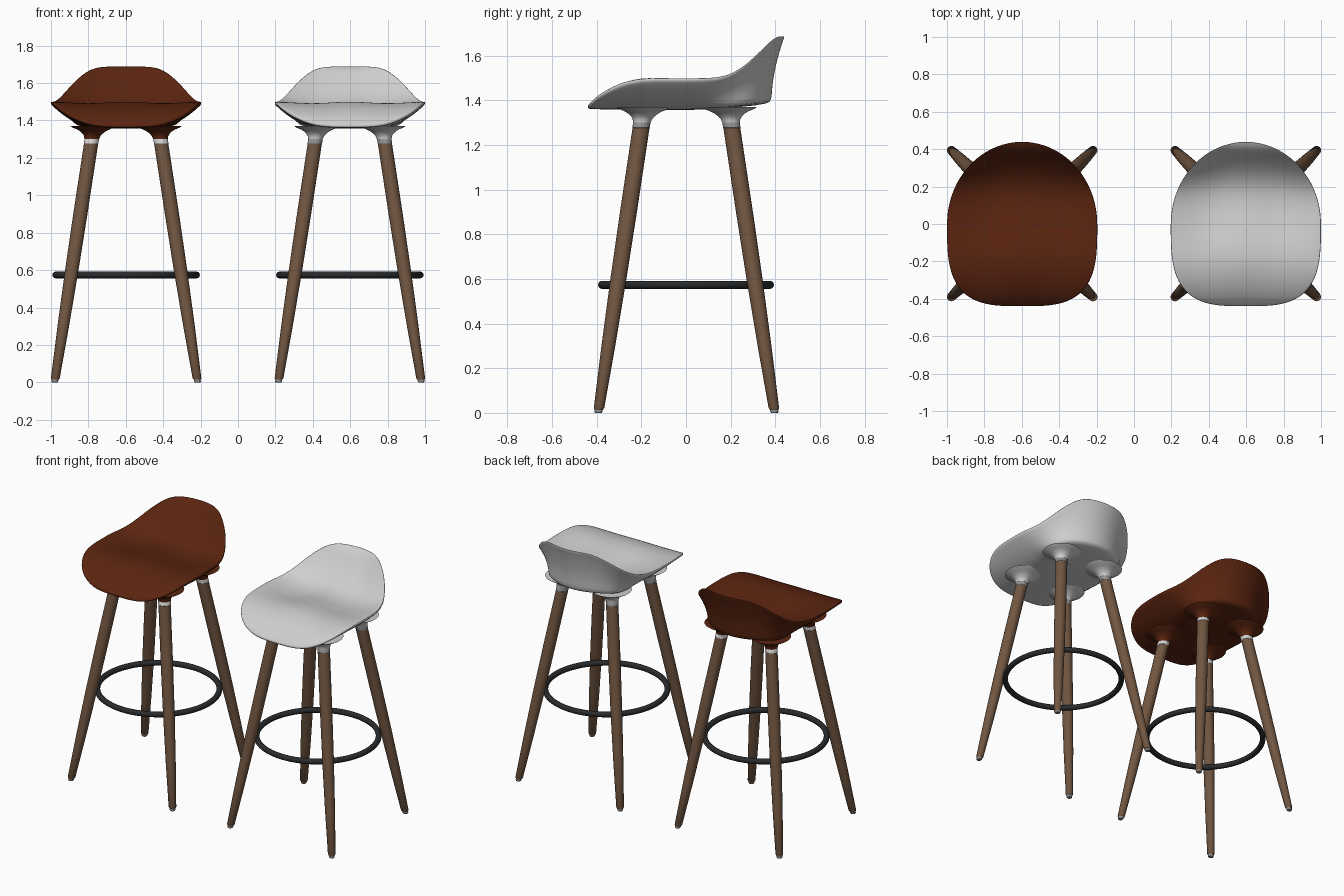
import bpy, bmesh, math

if "Cube" in bpy.data.objects:
    bpy.data.objects.remove(bpy.data.objects["Cube"])


def material(name, rgb):
    m = bpy.data.materials.new(name)
    m.diffuse_color = (*rgb, 1)
    m.use_nodes = True
    m.node_tree.nodes["Principled BSDF"].inputs["Base Color"].default_value = m.diffuse_color
    return m


RUST = material("rust_brown", (0.105, 0.018, 0.005))
WHITE = material("pale_grey", (0.62, 0.62, 0.62))
WOOD = material("walnut_wood", (0.165, 0.093, 0.053))
BLACK = material("black_metal", (0.022, 0.024, 0.026))
LIGHT = material("light_collar", (0.65, 0.65, 0.65))
STEEL = material("grey_steel", (0.28, 0.28, 0.28))


def curve(pts, t):
    """Smooth interpolation through (t, value) points."""
    t = min(max(t, pts[0][0]), pts[-1][0])
    i = 0
    while i < len(pts) - 2 and t > pts[i + 1][0]:
        i += 1

    def slope(k):
        a, b = pts[max(k - 1, 0)], pts[min(k + 1, len(pts) - 1)]
        return (b[1] - a[1]) / (b[0] - a[0])
    (x0, y0), (x1, y1) = pts[i], pts[i + 1]
    h = x1 - x0
    s = (t - x0) / h
    return ((2*s**3 - 3*s*s + 1) * y0 + (s**3 - 2*s*s + s) * h * slope(i)
            + (3*s*s - 2*s**3) * y1 + (s**3 - s*s) * h * slope(i + 1))


def loft(name, rings, mat, sharp=None):
    """Closed skin through rings of points, capped at both ends."""
    bm = bmesh.new()
    loops = [[bm.verts.new(p) for p in ring] for ring in rings]
    n = len(loops[0])
    for a, b in zip(loops, loops[1:]):
        for i in range(n):
            j = (i + 1) % n
            bm.faces.new((a[i], a[j], b[j], b[i]))
    for loop in (loops[0], loops[-1]):
        c = bm.verts.new([sum(v.co[k] for v in loop) / n for k in range(3)])
        for i in range(n):
            bm.faces.new((loop[i], loop[(i + 1) % n], c))
    bmesh.ops.recalc_face_normals(bm, faces=bm.faces)
    for f in bm.faces:
        f.smooth = True
    me = bpy.data.meshes.new(name)
    bm.to_mesh(me)
    bm.free()
    me.materials.append(mat)
    if sharp:
        me.set_sharp_from_angle(angle=math.radians(sharp))
    ob = bpy.data.objects.new(name, me)
    bpy.context.collection.objects.link(ob)
    return ob


# Seat: rim height and centre-line height along y
RIM = [(-.44, 1.378), (-.39, 1.425), (-.3, 1.474), (-.2, 1.497), (0, 1.5), (.12, 1.503),
       (.19, 1.517), (.26, 1.557), (.33, 1.62), (.39, 1.677), (.42, 1.69), (.44, 1.69)]
MID = [(-.44, 1.378), (-.39, 1.425), (-.3, 1.474), (-.2, 1.499), (-.12, 1.498), (0, 1.48),
       (.1, 1.467), (.2, 1.478), (.28, 1.525), (.35, 1.6), (.4, 1.665), (.44, 1.69)]
# Underside steps: radial fraction and height fraction, at sides and at back
SIDE = [(.985, .97), (.92, .78), (.82, .52), (.72, .32), (.62, .16), (.5, .05), (.3, 0), (.1, 0)]
BACK = [(.985, .97), (.935, .74), (.895, .5), (.877, .3), (.872, .13), (.84, .09), (.6, .04), (.1, 0)]
HALF, DEEP, BASE = .402, .44, 1.358


def power(y):
    return 2.0 if y > 0 else 3.3


def top_z(x, y):
    n = power(y)
    edge = HALF * max(1 - abs(y / DEEP) ** n, 0) ** (1 / n)
    u = min(abs(x) / edge, 1) if edge > 1e-4 else 1
    z = curve(MID, y) + (curve(RIM, y) - curve(MID, y)) * u ** 2.5
    return z - .014 * math.sin(math.pi * u) ** 2 * max(0, 1 - abs(y) / .4)


def seat(name, cx, mat):
    dirs = []
    for i in range(72):
        a = 2 * math.pi * i / 72
        c, s = math.cos(a), math.sin(a)
        n = power(s)
        r = ((abs(c) / HALF) ** n + (abs(s) / DEEP) ** n) ** (-1 / n)
        dirs.append((c * r, s * r))
    rings = []
    for f in (.04, .12, .22, .32, .42, .52, .62, .71, .79, .86, .92, .96, .985, 1):
        rings.append([(cx + x * f, y * f, top_z(x * f, y * f)) for x, y in dirs])
    rings.append([(cx + x, y, curve(RIM, y) - .012) for x, y in dirs])
    for (fs, gs), (fb, gb) in zip(SIDE, BACK):
        ring = []
        for x, y in dirs:
            b = min(max((y - .02) / .33, 0), 1)
            b = b * b * (3 - 2 * b)
            f, g = fs + (fb - fs) * b, gs + (gb - gs) * b
            h = curve(RIM, y) - .016 - BASE
            ring.append((cx + x * f, y * f, BASE + h * g))
        rings.append(ring)
    ob = loft(name, rings, mat)
    ob.modifiers.new("smooth", "SUBSURF").levels = 1
    ob.modifiers["smooth"].render_levels = 1


def leg_part(name, cx, sx, sy, steps, mat, sharp=40):
    """Turned part following the slanted leg line; steps are (z, radius)."""
    rings = []
    for z, r in steps:
        k = z / 1.28
        x = cx + sx * (.382 + (.187 - .382) * k)
        y = .002 + sy * (.395 + (.203 - .395) * k)
        rings.append([(x + r * math.cos(a), y + r * math.sin(a), z)
                      for a in (2 * math.pi * i / 32 for i in range(32))])
    loft(name, rings, mat, sharp)


def ring(name, cx, z, major, minor, mat):
    bpy.ops.mesh.primitive_torus_add(location=(cx, 0, z), major_radius=major, minor_radius=minor,
                                     major_segments=80, minor_segments=16)
    ob = bpy.context.object
    ob.name = name
    ob.data.materials.append(mat)
    bpy.ops.object.shade_smooth()


for label, cx, seat_mat, collar_mat in (("brown", -.598, RUST, LIGHT), ("white", .598, WHITE, STEEL)):
    seat(label + "_seat", cx, seat_mat)
    ring(label + "_footrest_ring", cx, .574, .376, .018, BLACK)
    for sy, end in ((-1, "front"), (1, "back")):
        for sx, hand in ((-1, "left"), (1, "right")):
            tag = f"{label}_{end}_{hand}_"
            leg_part(tag + "leg", cx, sx, sy,
                     [(.014, .019), (.022, .0235), (.3, .031), (.6, .036), (.9, .038), (1.28, .038)], WOOD)
            leg_part(tag + "foot_glide", cx, sx, sy, [(0, .015), (.004, .018), (.016, .018)], STEEL)
            leg_part(tag + "collar", cx, sx, sy,
                     [(1.275, .036), (1.278, .039), (1.305, .039), (1.308, .036)], collar_mat)
            # Flared socket blending into the underside
            leg_part(tag + "socket", cx, sx, sy,
                     [(1.302, .040), (1.315, .043), (1.328, .052), (1.342, .068),
                      (1.353, .088), (1.362, .112), (1.37, .125)], seat_mat, 60)
